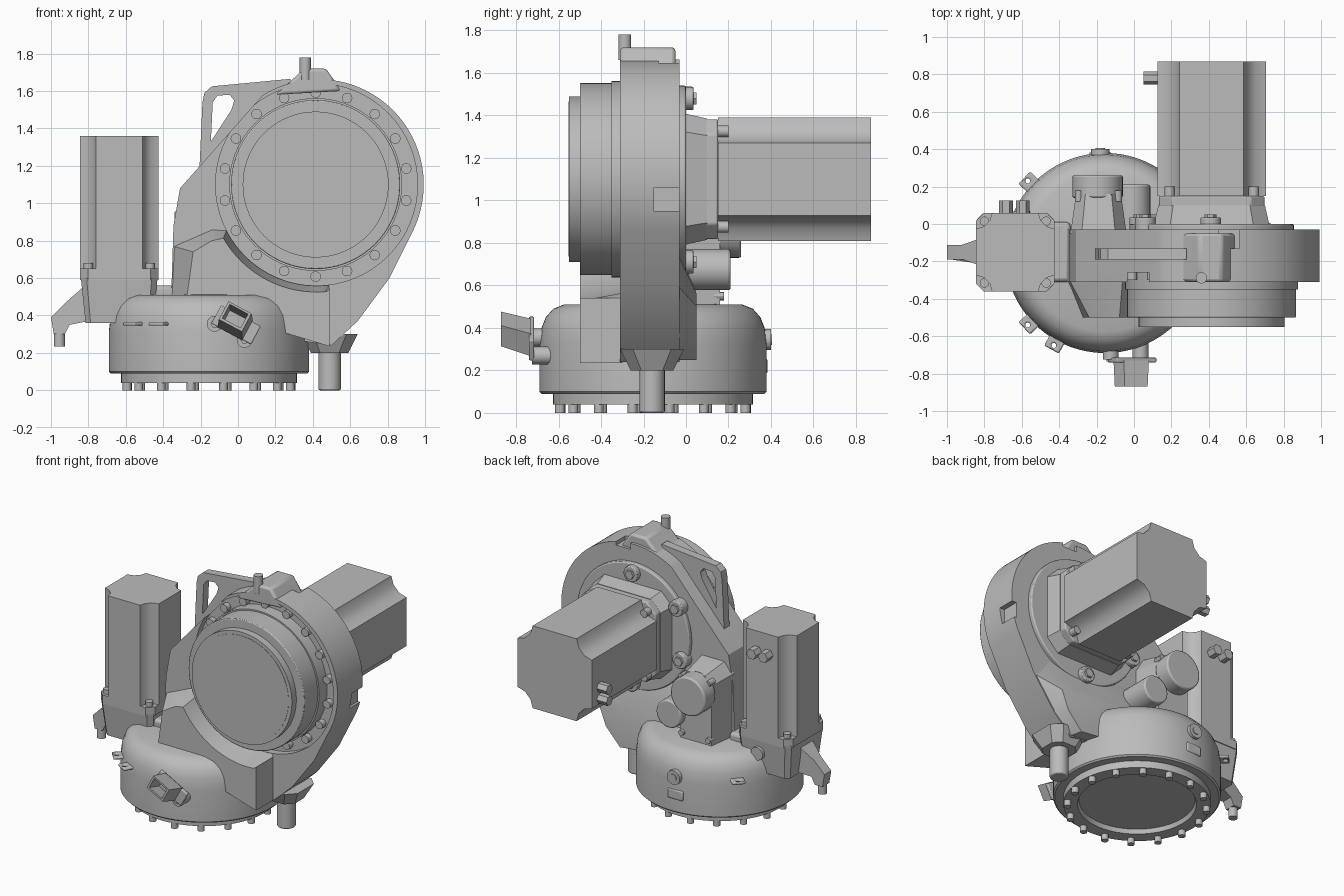
import bpy, bmesh
from math import sin, cos, pi, radians

cube = bpy.data.objects.get("Cube")
if cube:
    bpy.data.objects.remove(cube, do_unlink=True)

grey = bpy.data.materials.new("cast_grey")
grey.use_nodes = True
grey.diffuse_color = (0.5, 0.5, 0.5, 1)
grey.node_tree.nodes["Principled BSDF"].inputs["Base Color"].default_value = (0.5, 0.5, 0.5, 1)

PLACE = {"x": lambda u, v, t: (t, u, v),
         "y": lambda u, v, t: (u, t, v),
         "z": lambda u, v, t: (u, v, t)}


def finish(name, bm, bevel=0):
    bmesh.ops.recalc_face_normals(bm, faces=bm.faces)
    mesh = bpy.data.meshes.new(name)
    bm.to_mesh(mesh)
    bm.free()
    obj = bpy.data.objects.new(name, mesh)
    bpy.context.collection.objects.link(obj)
    mesh.materials.append(grey)
    if bevel:
        mod = obj.modifiers.new("bevel", "BEVEL")
        mod.width, mod.segments, mod.limit_method = bevel, 2, "ANGLE"
        mod.angle_limit = radians(40)
    return obj


def prism(name, pts, a, b, axis="y", end=None, bevel=0):
    """Outline swept along an axis, optionally lofted to a second outline."""
    bm = bmesh.new()
    put = PLACE[axis]
    low = [bm.verts.new(put(u, v, a)) for u, v in pts]
    high = [bm.verts.new(put(u, v, b)) for u, v in (end or pts)]
    bm.faces.new(low)
    bm.faces.new(high)
    n = len(low)
    for i in range(n):
        j = (i + 1) % n
        bm.faces.new((low[i], low[j], high[j], high[i]))
    return finish(name, bm, bevel)


def arc(c, r, start, stop, n):
    return [(c[0] + r * cos(radians(start + (stop - start) * i / n)),
             c[1] + r * sin(radians(start + (stop - start) * i / n))) for i in range(n + 1)]


def rod(name, c, r, a, b, axis="y", n=24, r2=None, bevel=0):
    end = arc(c, r2, 0, 360, n)[:-1] if r2 else None
    return prism(name, arc(c, r, 0, 360, n)[:-1], a, b, axis, end, bevel)


def rect(c, w, h, tilt=0):
    t = radians(tilt)
    return [(c[0] + u * w * cos(t) - v * h * sin(t), c[1] + u * w * sin(t) + v * h * cos(t))
            for u, v in ((-1, -1), (1, -1), (1, 1), (-1, 1))]


def motor_outline(c, h):
    """Square with a notched step at each corner."""
    corner = [(1, 0.59), (0.8, 0.65), (0.65, 0.8), (0.59, 1)]
    pts = []
    for k in range(4):
        for u, v in corner:
            for _ in range(k):
                u, v = -v, u
            pts.append((c[0] + u * h, c[1] + v * h))
    return pts


def octagon(c, h, cut):
    return [(c[0] + u * h, c[1] + v * h) for u, v in
            ((1, -cut), (1, cut), (cut, 1), (-cut, 1), (-1, cut), (-1, -cut), (-cut, -1), (cut, -1))]


def carve(obj, cutter):
    cutter.hide_render = True
    mod = obj.modifiers.new("cut", "BOOLEAN")
    mod.operation, mod.solver, mod.object = "DIFFERENCE", "EXACT", cutter
    bpy.context.view_layer.objects.active = obj
    bpy.ops.object.modifier_apply(modifier=mod.name)
    bpy.data.objects.remove(cutter, do_unlink=True)


# Turned base
BASE = (-0.155, -0.155)
profile = [(0, 0.07), (0.37, 0.07), (0.38, 0.04), (0.47, 0.04), (0.47, 0.09), (0.525, 0.09),
           (0.535, 0.1), (0.535, 0.32), (0.525, 0.4), (0.505, 0.45), (0.47, 0.49), (0.42, 0.51), (0, 0.515)]
bm = bmesh.new()
ring = [bm.verts.new((BASE[0] + r, BASE[1], z)) for r, z in profile]
edges = [bm.edges.new(p) for p in zip(ring, ring[1:])]
bmesh.ops.spin(bm, geom=ring + edges, cent=(*BASE, 0), axis=(0, 0, 1), angle=2 * pi, steps=72)
bmesh.ops.remove_doubles(bm, verts=bm.verts, dist=0.0005)
finish("base_housing", bm)
for c in arc(BASE, 0.445, 10, 370, 16)[:-1]:
    rod("base_bolt", c, 0.023, 0, 0.06, "z", 16)

# Base ears, rear plug and panels
for deg in (137, 223, 241):
    c = arc(BASE, 0.54, deg, deg, 1)[0]
    ear = prism("base_ear", rect(c, 0.05, 0.045, deg), 0.345, 0.365, "z", bevel=0.008)
    carve(ear, rod("ear_hole", arc(BASE, 0.565, deg, deg, 1)[0], 0.013, 0.3, 0.4, "z"))
rod("rear_plug", (-0.18, 0.345), 0.05, 0.35, 0.4)
rod("rear_plug_cap", (-0.18, 0.345), 0.025, 0.39, 0.405)
prism("rear_panel", rect((-0.18, 0.22), 0.06, 0.035), 0.35, 0.384, bevel=0.01)

# Arm plate with round head
HEAD, HUB = (0.43, 1.1), (0.415, 1.1)
outline = arc(HEAD, 0.563, 122, -25, 48) + [
    (0.81, 0.6), (0.64, 0.37), (0.5, 0.24), (0.3, 0.27), (0.1, 0.4),
    (-0.36, 0.42), (-0.345, 0.88), (-0.31, 1.08)]
arm = prism("arm_plate", outline, -0.31, -0.03)
carve(arm, rod("recess", (0.42, 1.1), 0.54, -0.5, -0.26, n=64))
carve(arm, prism("side_notch", rect((1, 1.005), 0.045, 0.055), -0.15, 0))
carve(arm, prism("top_notch", rect((0.51, 1.67), 0.055, 0.05), -0.13, 0))
prism("arm_foot_rear", [(0, 0.4), (0.3, 0.27), (0.5, 0.25), (0.64, 0.37), (0.81, 0.6), (0.7, 0.75), (0, 0.8)],
      -0.04, 0.05, end=[(0, 0.4), (0.3, 0.27), (0.48, 0.25), (0.59, 0.37), (0.64, 0.5), (0.5, 0.56), (0, 0.56)])
foot = [(0.49, 0.54), (0.49, 0.235), (0.24, 0.31), (0.18, 0.45)]
prism("arm_foot_front",
      [(-0.36, 0.45), (-0.345, 0.77), (-0.14, 0.86)] + arc((0.42, 1.1), 0.54, 207, 277, 16) + foot, -0.3, -0.5,
      end=[(-0.28, 0.45), (-0.24, 0.74), (-0.14, 0.8)] + arc((0.42, 1.1), 0.575, 210, 275, 16) + foot)

# Stop boss and pins
prism("top_boss", [(0.2, 1.58), (0.3, 1.67), (0.35, 1.72), (0.47, 1.72), (0.52, 1.65), (0.55, 1.6)],
      -0.31, -0.05, bevel=0.015)
rod("top_pin", (0.36, -0.288), 0.03, 1.66, 1.78, "z")
rod("stop_pin", (0.49, -0.16), 0.06, 0, 0.32, "z", 32, bevel=0.008)
prism("stop_collar", octagon((0.49, -0.16), 0.1, 0.5), 0.2, 0.3, "z", octagon((0.49, -0.16), 0.15, 0.6))

# Lifting eye
eye = prism("lifting_eye", [(-0.21, 1.1), (-0.19, 1.54), (-0.18, 1.59), (-0.14, 1.625), (0.28, 1.665),
                            (0.3, 1.5), (0, 1.2)], -0.19, -0.13)
carve(eye, prism("eye_hole", [(-0.145, 1.33), (-0.135, 1.54), (-0.11, 1.575), (-0.045, 1.58), (-0.02, 1.55),
                              (-0.035, 1.5)], -0.3, 0))

# Output drum and its bolts
rod("output_drum", HUB, 0.452, -0.25, -0.5, n=72, bevel=0.006)
rod("drum_collar", HUB, 0.462, -0.25, -0.35, n=72)
rod("output_face", HUB, 0.39, -0.49, -0.55, n=72)
rod("output_face_inset", HUB, 0.365, -0.54, -0.552, n=72)
for c in arc(HUB, 0.492, 10, 370, 18)[:-1]:
    rod("drum_bolt", c, 0.028, -0.25, -0.3, n=16)

# Main motor behind the arm
rod("rear_disc", HUB, 0.44, -0.05, 0, n=64, bevel=0.008)
prism("motor_adapter", octagon(HUB, 0.31, 0.72), -0.01, 0.1, end=octagon(HUB, 0.285, 0.72))
prism("motor_flange", octagon(HUB, 0.282, 0.75), 0.09, 0.15, bevel=0.008)
prism("main_motor", motor_outline(HUB, 0.29), 0.15, 0.87)
for c in rect(HUB, 0.225, 0.225):
    rod("motor_bolt", c, 0.027, 0.14, 0.2, n=16)
for z in (0.97, 1.05):
    rod("motor_connector", (0.78, z), 0.035, 0.05, 0.14, "x", 6)
for c in ((0.41, 1.48), (0.06, 1.33), (0.03, 0.97), (-0.13, 0.88), (0.41, 0.71)):
    rod("rear_boss", c, 0.055, -0.04, 0.035, bevel=0.006)
    rod("rear_boss_cap", c, 0.032, 0.03, 0.05, n=6)

# Cable outlet box on the arm rear
prism("outlet_box", [(-0.34, 0.5), (-0.04, 0.5), (-0.04, 0.93), (-0.1, 1.03), (-0.28, 1.03), (-0.34, 0.95)],
      -0.05, 0.16, end=[(-0.31, 0.5), (-0.07, 0.5), (-0.07, 0.92), (-0.12, 0.99), (-0.26, 0.99), (-0.31, 0.93)])
rod("outlet_large", (-0.195, 0.865), 0.135, 0.14, 0.26, n=40, bevel=0.01)
rod("outlet_small", (-0.01, 0.675), 0.097, -0.04, 0.21, n=32, bevel=0.01)
for c in rect((-0.19, 0.75), 0.105, 0.2):
    rod("outlet_bolt", c, 0.02, 0.12, 0.18, n=12)

# Upright motor and its gearbox
SIDE = (-0.635, -0.15)
prism("gearbox", octagon(SIDE, 0.18, 0.85), 0.36, 0.6, "z", octagon(SIDE, 0.205, 0.85))
prism("gearbox_flange", octagon(SIDE, 0.21, 0.8), 0.59, 0.65, "z")
prism("gearbox_link", rect((-0.42, -0.15), 0.08, 0.16), 0.36, 0.56, "z", bevel=0.02)
prism("upright_motor", motor_outline(SIDE, 0.21), 0.65, 1.36, "z")
for c in rect(SIDE, 0.165, 0.165):
    rod("gearbox_bolt", c, 0.025, 0.63, 0.68, "z", 16)
for x in (-0.685, -0.595):
    rod("upright_connector", (x, 1.22), 0.037, 0.04, 0.125, n=6)
rod("gearbox_plug", (-0.6, 0.5), 0.045, 0, 0.07)

# Side bracket, narrowing outward
arm_out = prism("side_bracket", [(-0.83, 0.55), (-0.92, 0.47), (-1, 0.39), (-0.985, 0.3), (-0.925, 0.3),
                                 (-0.9, 0.35), (-0.8, 0.37), (-0.78, 0.55)], -0.22, -0.08)
for v in arm_out.data.vertices:
    if v.co.x < -0.88:
        v.co.y = SIDE[1] + (v.co.y - SIDE[1]) * 0.55
rod("bracket_pin", (-0.955, -0.155), 0.03, 0.235, 0.32, "z")

# Front cable clamp
for c in ((-0.125, 0.355), (0.035, 0.27)):
    rod("clamp_post", c, 0.042, -0.6, -0.725)
    rod("clamp_screw", c, 0.022, -0.72, -0.735, n=6)
prism("clamp_plate", rect((-0.01, 0.35), 0.12, 0.055, -28), -0.715, -0.74, bevel=0.006)
clamp = prism("clamp_frame", rect((-0.015, 0.355), 0.075, 0.06, -28), -0.73, -0.87,
              end=rect((-0.015, 0.395), 0.07, 0.055, -28))
carve(clamp, prism("clamp_opening", rect((-0.015, 0.365), 0.055, 0.042, -28), -0.76, -0.9,
                   end=rect((-0.015, 0.405), 0.055, 0.042, -28)))

# Smooth curved walls while keeping edges crisp
bpy.ops.object.select_all(action="DESELECT")
for obj in bpy.context.collection.objects:
    if obj.type == "MESH":
        obj.select_set(True)
        bpy.context.view_layer.objects.active = obj
bpy.ops.object.shade_smooth_by_angle(angle=radians(30))
